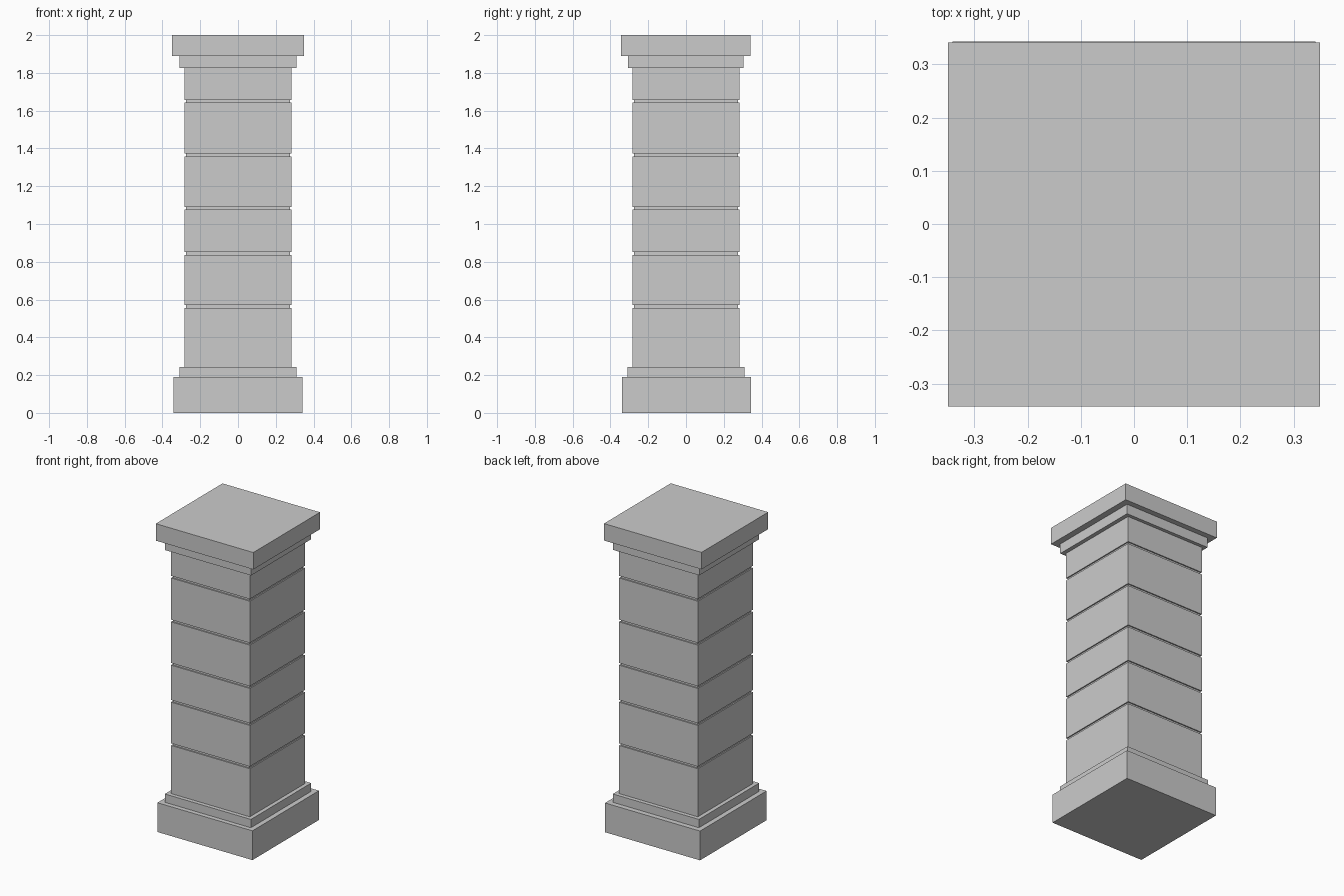
import bpy

cube = bpy.data.objects.get("Cube")
if cube:
    bpy.data.objects.remove(cube, do_unlink=True)

stone = bpy.data.materials.new("grey_stone")
stone.use_nodes = True
GREY = (0.6, 0.6, 0.6, 1.0)
stone.diffuse_color = GREY
stone.node_tree.nodes["Principled BSDF"].inputs["Base Color"].default_value = GREY


def block(name, half_x, half_y, bottom, top, y=0.0):
    """Square-edged stone slab between two heights."""
    bpy.ops.mesh.primitive_cube_add(size=2, location=(0, y, (bottom + top) / 2))
    ob = bpy.context.object
    ob.name = name
    ob.scale = (half_x, half_y, (top - bottom) / 2)
    bpy.ops.object.transform_apply(location=False, rotation=False, scale=True)
    ob.data.materials.append(stone)


# Plinth and lower moulding
block("base_plinth", 0.341, 0.341, 0.0, 0.19, 0.002)
block("lower_moulding", 0.309, 0.309, 0.19, 0.244)

# Shaft: stone courses separated by thin recessed joints
joints = [0.563, 0.844, 1.084, 1.365, 1.65]
GAP = 0.007
bottom = 0.244
for i, joint in enumerate(joints, 1):
    block(f"shaft_course_{i}", 0.283, 0.283, bottom, joint - GAP)
    block(f"recessed_joint_{i}", 0.275, 0.275, joint - GAP, joint + GAP)
    bottom = joint + GAP
block("shaft_course_top", 0.283, 0.283, bottom, 1.826)

# Upper moulding and cap slab
block("upper_moulding", 0.309, 0.306, 1.826, 1.89, -0.001)
block("cap_slab", 0.35, 0.342, 1.89, 2.0, -0.001)
